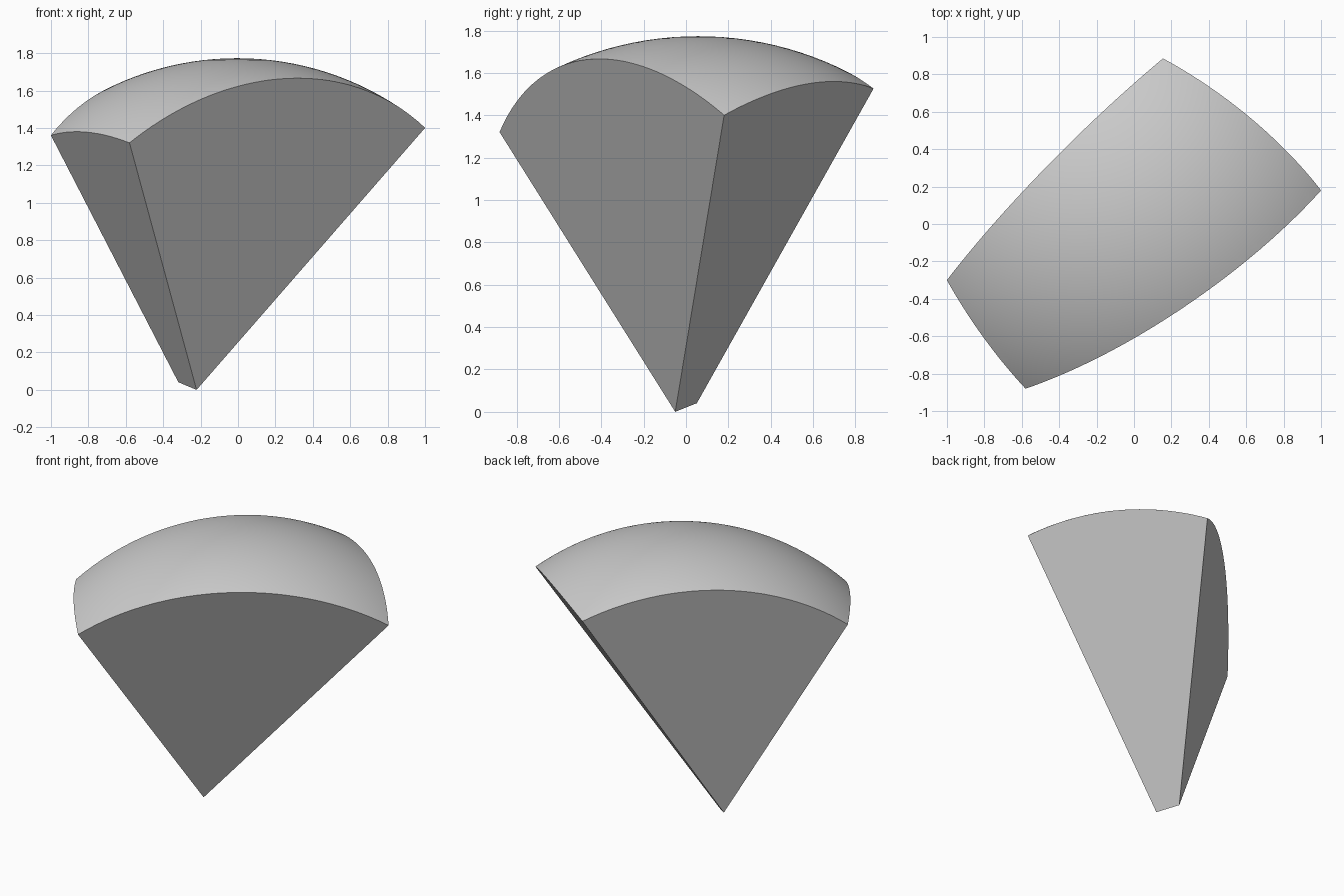
import bpy
import bmesh
from mathutils import Matrix, Vector
from mathutils.geometry import normal

cube = bpy.data.objects.get("Cube")
if cube:
    bpy.data.objects.remove(cube, do_unlink=True)

# Short bottom edge and the four corners of the domed top
tip_front = Vector((-0.22, -0.05, 0.0))
tip_back = Vector((-0.32, 0.05, 0.04))
right_back = Vector((-1.0, -0.30, 1.36))
right_front = Vector((-0.58, -0.88, 1.32))
left_front = Vector((1.0, 0.18, 1.40))
left_back = Vector((0.155, 0.885, 1.525))
tip_middle = (tip_front + tip_back) / 2
inside = Vector((-0.1, 0.0, 1.0))

# Sphere that carries the dome
bm = bmesh.new()
bmesh.ops.create_uvsphere(bm, u_segments=160, v_segments=80, radius=1.563,
                          matrix=Matrix.Translation((-0.005, 0.057, 0.21)))


def slice_flat(a, b, c):
    """Cut along the plane through three points, keep the inside, cap the cut."""
    n = normal(a, b, c)
    if n.dot(inside - a) > 0:
        n.negate()
    cut = bmesh.ops.bisect_plane(
        bm, geom=bm.verts[:] + bm.edges[:] + bm.faces[:], dist=1e-5,
        plane_co=a, plane_no=n, clear_outer=True)
    edges = [e for e in cut["geom_cut"] if isinstance(e, bmesh.types.BMEdge)]
    bmesh.ops.edgeloop_fill(bm, edges=edges)


# Flat sides of the wedge
slice_flat(tip_front, right_front, left_front)
slice_flat(tip_back, right_back, left_back)
slice_flat(tip_middle, right_back, right_front)
slice_flat(tip_middle, left_back, left_front)
bmesh.ops.recalc_face_normals(bm, faces=bm.faces[:])

mesh = bpy.data.meshes.new("domed_wedge")
bm.to_mesh(mesh)
bm.free()
wedge = bpy.data.objects.new("domed_wedge", mesh)
bpy.context.collection.objects.link(wedge)

# Plain grey
grey = bpy.data.materials.new("light_grey")
grey.use_nodes = True
colour = (0.6, 0.6, 0.6, 1.0)
grey.diffuse_color = colour
grey.node_tree.nodes["Principled BSDF"].inputs["Base Color"].default_value = colour
mesh.materials.append(grey)

# Smooth dome with crisp rims
bpy.ops.object.select_all(action="DESELECT")
wedge.select_set(True)
bpy.context.view_layer.objects.active = wedge
bpy.ops.object.shade_smooth_by_angle(angle=0.5)
